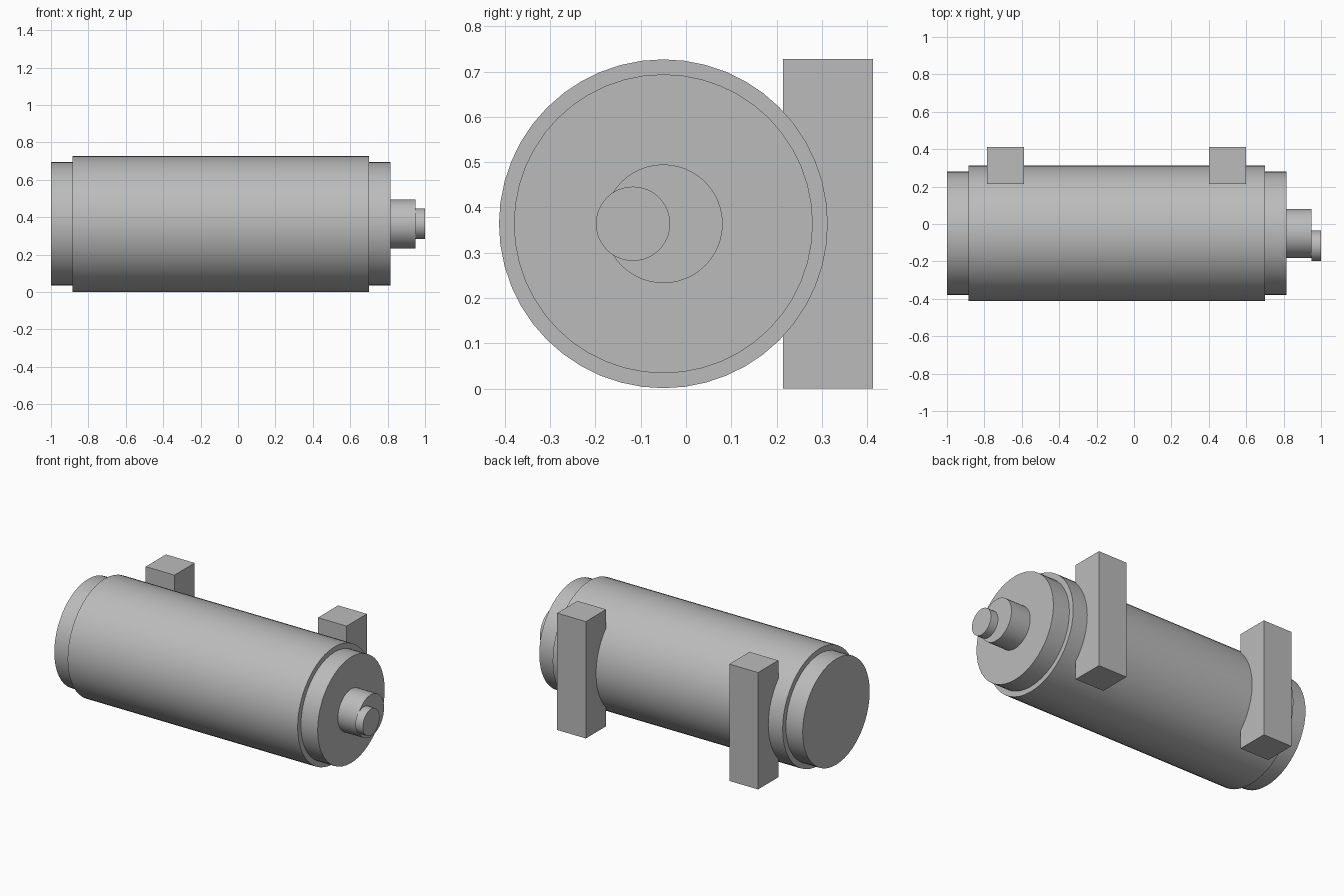
import bpy
import math

cube = bpy.data.objects.get("Cube")
if cube:
    bpy.data.objects.remove(cube, do_unlink=True)

# Single plain grey finish
grey = bpy.data.materials.new("grey metal")
grey.use_nodes = True
colour = (0.5, 0.5, 0.5, 1)
grey.diffuse_color = colour
grey.node_tree.nodes["Principled BSDF"].inputs["Base Color"].default_value = colour

AXIS_Y, AXIS_Z = -0.05, 0.364


def finish(name):
    obj = bpy.context.object
    obj.name = name
    obj.data.materials.append(grey)
    return obj


def drum(name, x0, x1, radius, y=AXIS_Y):
    """Capped cylinder lying along x."""
    bpy.ops.mesh.primitive_cylinder_add(
        vertices=48, radius=radius, depth=x1 - x0,
        location=((x0 + x1) / 2, y, AXIS_Z), rotation=(0, math.pi / 2, 0))
    bpy.ops.object.transform_apply(location=False, rotation=True, scale=True)
    bpy.ops.object.shade_smooth_by_angle(angle=math.radians(30))
    return finish(name)


def block(name, x, y0, y1, width, height):
    """Upright post standing on the ground."""
    bpy.ops.mesh.primitive_cube_add(size=1, location=(x, (y0 + y1) / 2, height / 2))
    bpy.context.object.scale = (width, y1 - y0, height)
    bpy.ops.object.transform_apply(location=False, rotation=False, scale=True)
    return finish(name)


# Main body with a slightly narrower collar at each end
drum("tank_body", -0.885, 0.70, 0.363)
drum("right_end_cap", -1.0, -0.885, 0.33)
drum("left_end_cap", 0.70, 0.815, 0.33)

# Stepped shaft, the tip set off-centre towards the front
drum("shaft_collar", 0.815, 0.95, 0.131)
drum("shaft_tip", 0.948, 1.0, 0.082, y=-0.117)

# Mounting posts on the back
for side, x in (("right", -0.687), ("left", 0.50)):
    block(side + "_mounting_post", x, 0.214, 0.413, 0.198, 0.728)
